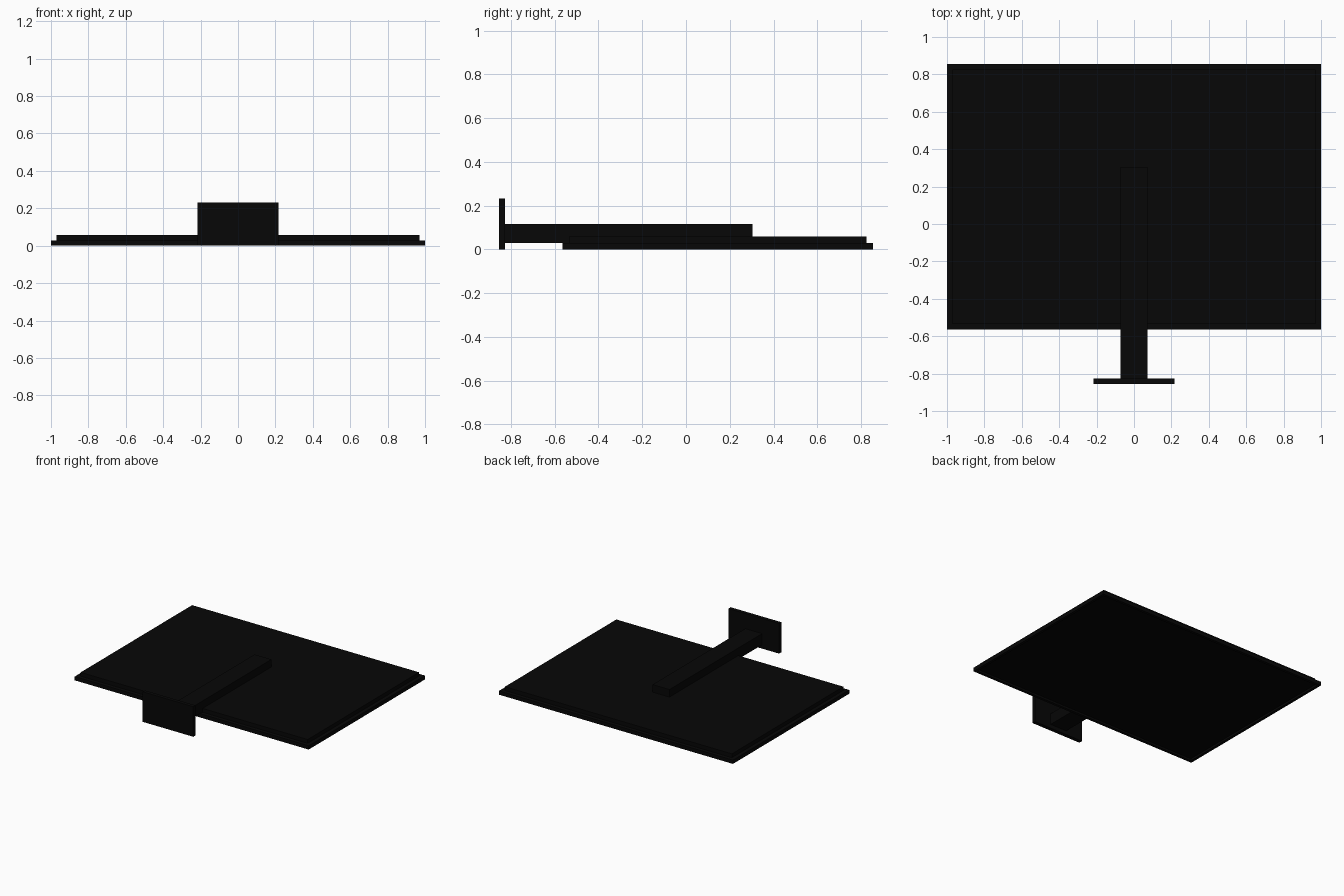
import bpy, bmesh

if "Cube" in bpy.data.objects:
    bpy.data.objects.remove(bpy.data.objects["Cube"])


def material(name, value):
    m = bpy.data.materials.new(name)
    m.diffuse_color = (value, value, value, 1)
    m.use_nodes = True
    m.node_tree.nodes["Principled BSDF"].inputs["Base Color"].default_value = m.diffuse_color
    return m


black = material("matte black", 0.002)
glass = material("dark screen", 0.0013)


def box(name, x, y, z):
    """Box centred on x with half width x, and (min, max) ranges in y and z."""
    bm = bmesh.new()
    bmesh.ops.create_cube(bm, size=1)
    for v in bm.verts:
        v.co.x *= 2 * x
        v.co.y = y[0] if v.co.y < 0 else y[1]
        v.co.z = z[0] if v.co.z < 0 else z[1]
    me = bpy.data.meshes.new(name)
    bm.to_mesh(me)
    bm.free()
    me.materials.append(black)
    ob = bpy.data.objects.new(name, me)
    bpy.context.collection.objects.link(ob)
    return ob


# Display lying face down, with a narrow raised bezel around a recessed screen
panel = box("display_panel", 1.0, (-0.565, 0.855), (0.0, 0.029))
panel.data.materials.append(glass)
bm = bmesh.new()
bm.from_mesh(panel.data)
screen = min(bm.faces, key=lambda f: f.calc_center_median().z)
bmesh.ops.inset_region(bm, faces=[screen], thickness=0.029)
bmesh.ops.inset_region(bm, faces=[screen], thickness=0.0001, depth=-0.015)
screen.material_index = 1
bm.to_mesh(panel.data)
bm.free()

# Slightly smaller rear housing
box("rear_housing", 0.97, (-0.535, 0.825), (0.029, 0.058))

# Stand: neck along the back and upright foot plate
box("stand_neck", 0.072, (-0.827, 0.305), (0.03, 0.116))
box("stand_foot", 0.216, (-0.855, -0.827), (0.0, 0.232))
